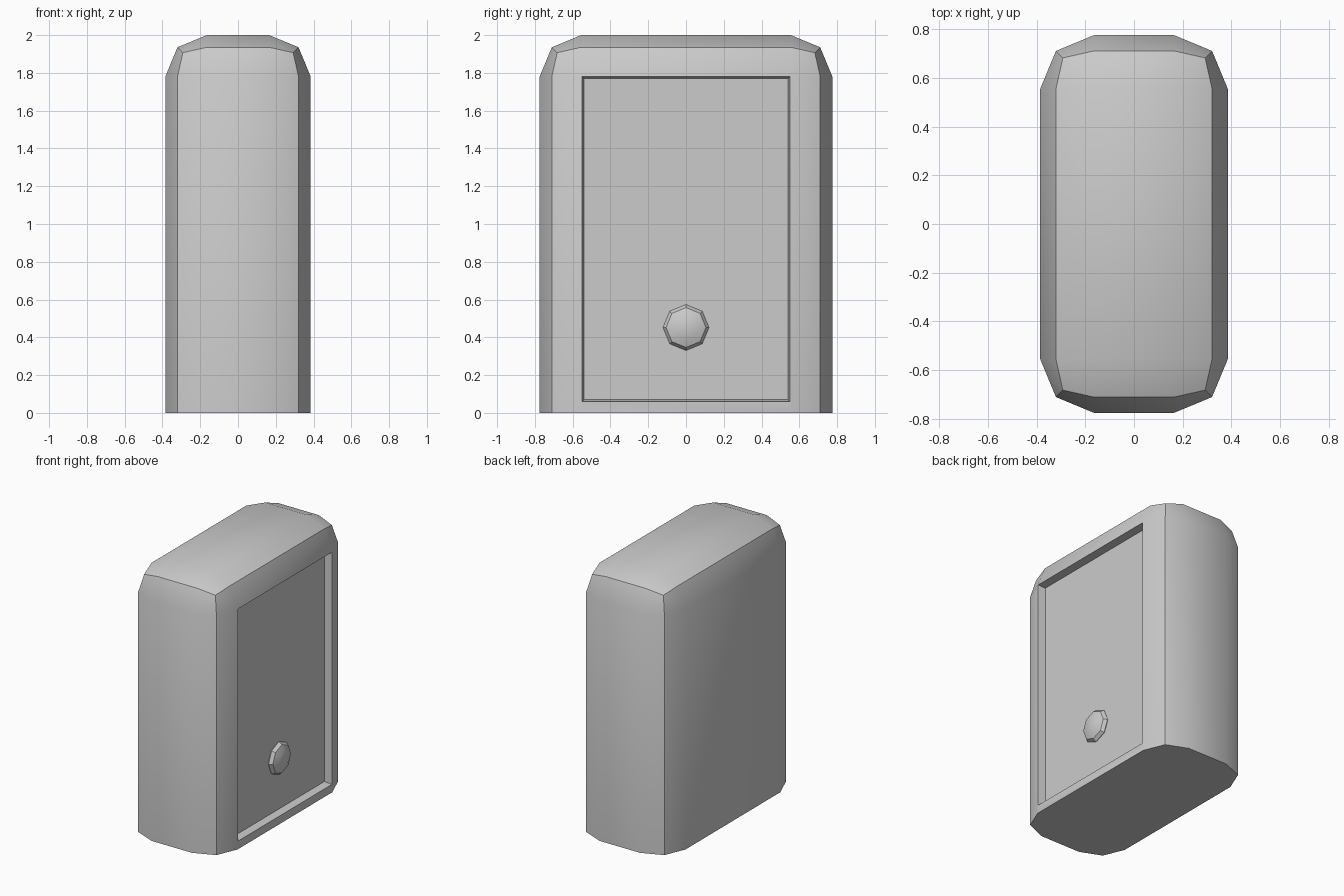
import bpy, bmesh
from mathutils import Matrix

if "Cube" in bpy.data.objects:
    bpy.data.objects.remove(bpy.data.objects["Cube"])

HX, HY, H, R = 0.385, 0.775, 2.0, 0.22   # half sizes, height, corner radius
FLOOR = 0.33                             # x of the recessed panel


def finish(bm, name):
    bmesh.ops.recalc_face_normals(bm, faces=bm.faces)
    me = bpy.data.meshes.new(name)
    bm.to_mesh(me)
    bm.free()
    ob = bpy.data.objects.new(name, me)
    bpy.context.collection.objects.link(ob)
    return ob


def smooth(ob):
    bpy.ops.object.select_all(action='DESELECT')
    ob.select_set(True)
    bpy.context.view_layer.objects.active = ob
    bpy.ops.object.shade_smooth_by_angle(angle=0.52)


# Body: box rounded on every edge except around the flat base
bm = bmesh.new()
bmesh.ops.create_cube(bm, size=1)
bmesh.ops.scale(bm, vec=(2 * HX, 2 * HY, H), verts=bm.verts)
bmesh.ops.translate(bm, vec=(0, 0, H / 2), verts=bm.verts)
edges = [e for e in bm.edges if max(v.co.z for v in e.verts) > 0.1]
bmesh.ops.bevel(bm, geom=edges, offset=R, segments=2, profile=0.5, affect='EDGES')
body = finish(bm, "body")

# Recess cutter: slightly tapered block on the right side
bm = bmesh.new()
bmesh.ops.create_cube(bm, size=2)
for v in bm.verts:
    inner = v.co.x < 0
    grow = -0.01 if inner else 0.01
    v.co = (FLOOR if inner else 2 * HX - FLOOR,
            v.co.y * (0.55 + grow),
            0.92 + v.co.z * (0.86 + grow))
cutter = finish(bm, "recess_cutter")
cutter.hide_render = True

mod = body.modifiers.new("recess", 'BOOLEAN')
mod.operation = 'DIFFERENCE'
mod.solver = 'EXACT'
mod.object = cutter
bpy.context.view_layer.objects.active = body
bpy.ops.object.modifier_apply(modifier=mod.name)
bpy.data.objects.remove(cutter)
smooth(body)

# Button: flattened low-poly ball sitting in the recessed panel
bm = bmesh.new()
bmesh.ops.create_uvsphere(
    bm, u_segments=8, v_segments=6, radius=0.122,
    matrix=Matrix.Translation((FLOOR + 0.006, 0, 0.452))
    @ Matrix.Diagonal((0.39, 1, 1, 1))
    @ Matrix.Rotation(1.5707963, 4, 'Y'))
smooth(finish(bm, "button"))
